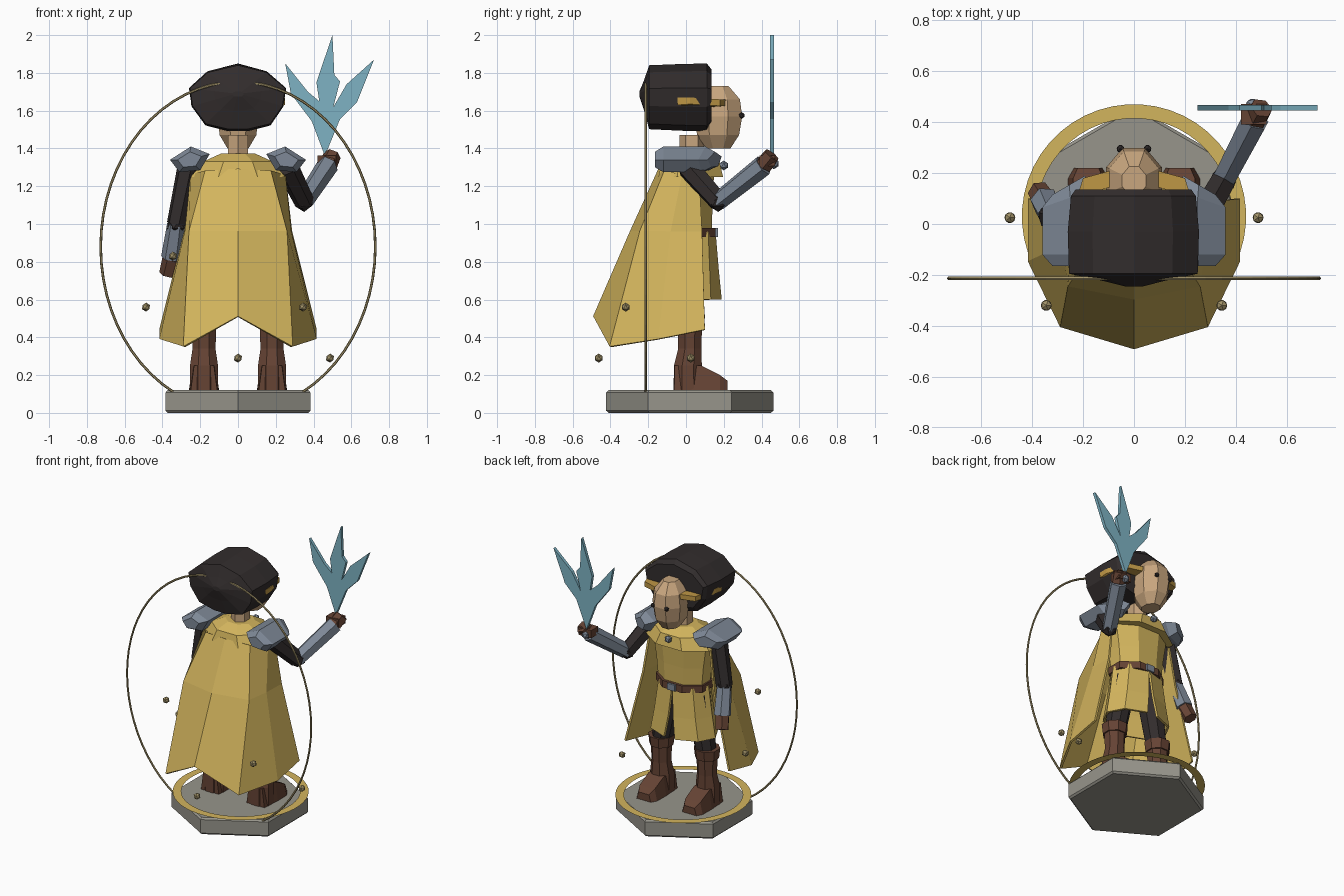
import bpy, bmesh, math
from mathutils import Vector

if "Cube" in bpy.data.objects:
    bpy.data.objects.remove(bpy.data.objects["Cube"])


def material(name, r, g, b):
    m = bpy.data.materials.new(name)
    m.use_nodes = True
    m.diffuse_color = (r, g, b, 1)
    m.node_tree.nodes["Principled BSDF"].inputs["Base Color"].default_value = (r, g, b, 1)
    return m


yellow = material("yellow cloth", .65, .46, .11)
gold = material("gold", .52, .31, .06)
skin = material("skin", .58, .38, .21)
dark = material("dark cloth", .032, .026, .026)
leather = material("brown leather", .13, .056, .034)
steel = material("steel", .21, .25, .31)
ice = material("ice blue", .21, .45, .55)
stone = material("stone", .31, .30, .26)
bronze = material("pale bronze", .36, .29, .14)


def finish(name, bm, mat, thickness=0):
    bmesh.ops.recalc_face_normals(bm, faces=bm.faces)
    mesh = bpy.data.meshes.new(name)
    bm.to_mesh(mesh)
    bm.free()
    mesh.materials.append(mat)
    ob = bpy.data.objects.new(name, mesh)
    bpy.context.collection.objects.link(ob)
    if thickness:
        mod = ob.modifiers.new("Solidify", "SOLIDIFY")
        mod.thickness = thickness
        mod.offset = 0
    return ob


def loft(name, rings, mat, closed=True, caps=True, thickness=0):
    """Skin a list of equally long point rows."""
    bm = bmesh.new()
    rows = [[bm.verts.new(p) for p in ring] for ring in rings]
    n = len(rows[0])
    for a, b in zip(rows, rows[1:]):
        for i in range(n if closed else n - 1):
            j = (i + 1) % n
            bm.faces.new((a[i], a[j], b[j], b[i]))
    if caps and closed:
        bm.faces.new(rows[0])
        bm.faces.new(rows[-1])
    return finish(name, bm, mat, thickness)


def ring(x, y, z, rx, ry, n=8, turn=.5):
    angles = [math.tau * (i + turn) / n for i in range(n)]
    return [(x + rx * math.cos(a), y + ry * math.sin(a), z) for a in angles]


def limb(name, a, b, ra, rb, mat, n=6):
    """Tapered prism between two points."""
    a, b = Vector(a), Vector(b)
    q = (b - a).to_track_quat("Z", "Y")
    return loft(name, [[p + q @ Vector(v) for v in ring(0, 0, 0, r, r, n)]
                       for p, r in ((a, ra), (b, rb))], mat)


def ball(name, loc, r, mat):
    bm = bmesh.new()
    bmesh.ops.create_icosphere(bm, subdivisions=1, radius=r)
    bmesh.ops.translate(bm, verts=bm.verts, vec=loc)
    return finish(name, bm, mat)


def box(name, loc, size, mat):
    bm = bmesh.new()
    bmesh.ops.create_cube(bm, size=1)
    bmesh.ops.scale(bm, verts=bm.verts, vec=size)
    bmesh.ops.translate(bm, verts=bm.verts, vec=loc)
    return finish(name, bm, mat)


# Plinth and the flat ring hovering on it
loft("plinth", [ring(0, .02, z, r, r, 6) for z, r in
                ((0, .43), (.012, .443), (.108, .443), (.12, .43))], stone)
loft("ground_ring", [ring(0, .03, .137, r, r, 48) for r in (.385, .44)],
     yellow, caps=False)

# Large upright hoop and floating beads
hoop = []
for i in range(64):
    a = math.tau * i / 64
    c = Vector((.727 * math.cos(a), -.213, .88 + .872 * math.sin(a)))
    out = Vector((math.cos(a), 0, math.sin(a)))
    hoop.append([c + .007 * (out * math.cos(t) + Vector((0, math.sin(t), 0)))
                 for t in [math.tau * k / 6 for k in range(6)]])
loft("back_hoop", hoop + hoop[:1], bronze, caps=False)
for i, z in enumerate((.29, .56, .29, .83, .56)):
    a = -math.pi * i / 4
    ball("floating_bead", (.487 * math.cos(a), .025 + .487 * math.sin(a), z), .024, bronze)

# Legs and boots
for s in (-1, 1):
    x = s * .18
    loft("trouser_leg", [ring(x, .02, .45, .068, .07), ring(s * .1, .02, .9, .09, .09)], dark)
    loft("boot_shaft", [ring(x, y, z, r, r) for y, z, r in
                        ((.01, .12, .082), (.01, .25, .08), (.02, .34, .066), (.02, .5, .072))],
         leather)
    loft("boot_cuff", [ring(x, .02, z, r, r) for z, r in ((.45, .08), (.52, .088))], leather)
    loft("boot_toe", [[(x + sx * w, y, z) for sx, z in ((-1, .12), (1, .12), (.75, h), (-.75, h))]
                      for y, w, h in ((-.06, .07, .25), (.08, .08, .25), (.18, .078, .2), (.22, .055, .17))],
         leather)

# Tunic, split skirt and belt
loft("tunic", [ring(0, .02, z, rx, ry) for z, rx, ry in
               ((.9, .18, .125), (1.1, .2, .13), (1.28, .23, .14), (1.35, .12, .09))], yellow)
for s in (-1, 1):
    rows = []
    for z, rx, ry, gap in ((.96, .185, .13, 0), (.75, .215, .148, .08), (.6, .24, .165, .17)):
        angles = [-math.pi / 2 + gap + (math.pi - 2 * gap) * k / 4 for k in range(5)]
        rows.append([(s * rx * math.cos(a), .02 + ry * math.sin(a), z) for a in angles])
    loft("skirt_half", rows, yellow, closed=False, thickness=.014)
loft("belt", [ring(0, .02, z, .2, .148) for z in (.93, .98)], leather)
box("belt_buckle", (0, .16, .955), (.06, .02, .045), steel)

# Cape: outline of one half, mirrored
cape_half = (
    ((0, -.14, 1.29), (.17, -.11, 1.28), (.245, -.02, 1.26), (.24, .07, 1.24)),
    ((0, -.29, .96), (.255, -.24, .96), (.275, -.08, .96), (.28, .085, .96)),
    ((0, -.485, .51), (.285, -.4, .35), (.41, -.145, .39), (.41, .1, .44)))
loft("cape", [[(-x, y, z) for x, y, z in reversed(row[1:])] + list(row) for row in cape_half],
     yellow, closed=False, thickness=.014)

# Shoulder mantle with brooch
loft("mantle", [ring(0, .025, z, rx, ry) for z, rx, ry in
                ((1.25, .27, .185), (1.33, .2, .165), (1.372, .1, .09))], yellow)
ball("brooch", (0, .2, 1.31), .026, steel)

# Pauldrons: faceted bars slanting down and outward
section = ((.15, 1.37), (.25, 1.41), (.36, 1.34), (.31, 1.275), (.2, 1.285))
for s in (-1, 1):
    rows = []
    for y, k in ((-.165, .6), (-.12, 1), (.1, 1), (.15, .6)):
        rows.append([(s * (.26 + (x - .26) * k), y - (x - .26) * .35 * (y > 0),
                      1.34 + (z - 1.34) * k) for x, z in section])
    loft("pauldron", rows, steel)

# Arms: shoulder, elbow, wrist, fingertips
arms = {"lowered": ((-.26, .01, 1.31), (-.325, .03, 1.0), (-.35, .09, .82), (-.372, .125, .735)),
        "raised": ((.26, .01, 1.3), (.35, .17, 1.12), (.475, .41, 1.31), (.5, .455, 1.365))}
for pose, (shoulder, elbow, wrist, tip) in arms.items():
    limb(pose + "_sleeve", shoulder, elbow, .062, .054, dark)
    ball(pose + "_elbow", elbow, .056, dark)
    limb(pose + "_bracer", elbow, wrist, .05, .058, steel)
    limb(pose + "_glove", wrist, tip, .05, .046, leather)
box("grip", (.47, .43, 1.335), (.1, .08, .055), leather)
ball("pommel", (.465, .465, 1.32), .03, steel)

# Three-pronged blade
blade = ((.46, 1.36), (.39, 1.545), (.28, 1.69), (.25, 1.85), (.37, 1.7), (.43, 1.65),
         (.415, 1.75), (.5, 2), (.51, 1.79), (.54, 1.755), (.505, 1.62), (.575, 1.74),
         (.72, 1.87), (.63, 1.645), (.54, 1.555))
loft("trident_blade", [[(x, y, z) for x, z in blade] for y in (.445, .467)], ice)

# Neck, head, eyes and swept ears
loft("neck", [ring(0, .03, z, .06, .065, 6) for z in (1.34, 1.47)], skin)
loft("head", [ring(0, .17, z, rx, ry) for z, rx, ry in
              ((1.4, .06, .07), (1.47, .105, .12), (1.57, .118, .138),
               (1.66, .105, .125), (1.73, .05, .06))], skin)
for s in (-1, 1):
    ball("eye", (s * .053, .295, 1.575), .017, dark)
    loft("ear", [[(s * x, y + d, z + h) for d, h in ((-.035, -.02), (.03, -.015), (.03, .02), (-.035, .02))]
                 for x, y, z in ((.09, .18, 1.64), (.2, .15, 1.64), (.25, -.01, 1.65))], gold)

# Hair: rounded bulk running front to back
outline = ((0, 1.85), (.15, 1.81), (.25, 1.72), (.235, 1.62), (.17, 1.52), (.05, 1.49),
           (-.05, 1.49), (-.17, 1.52), (-.24, 1.62), (-.255, 1.72), (-.16, 1.81))
loft("hair", [[(x * k, y, 1.69 + (z - 1.69) * h) for x, z in outline] for y, k, h in
              ((-.246, .12, .08), (-.222, .5, .45), (-.195, 1, .94), (-.03, 1.02, .98),
               (.11, .97, 1), (.135, .9, .8))], dark)
